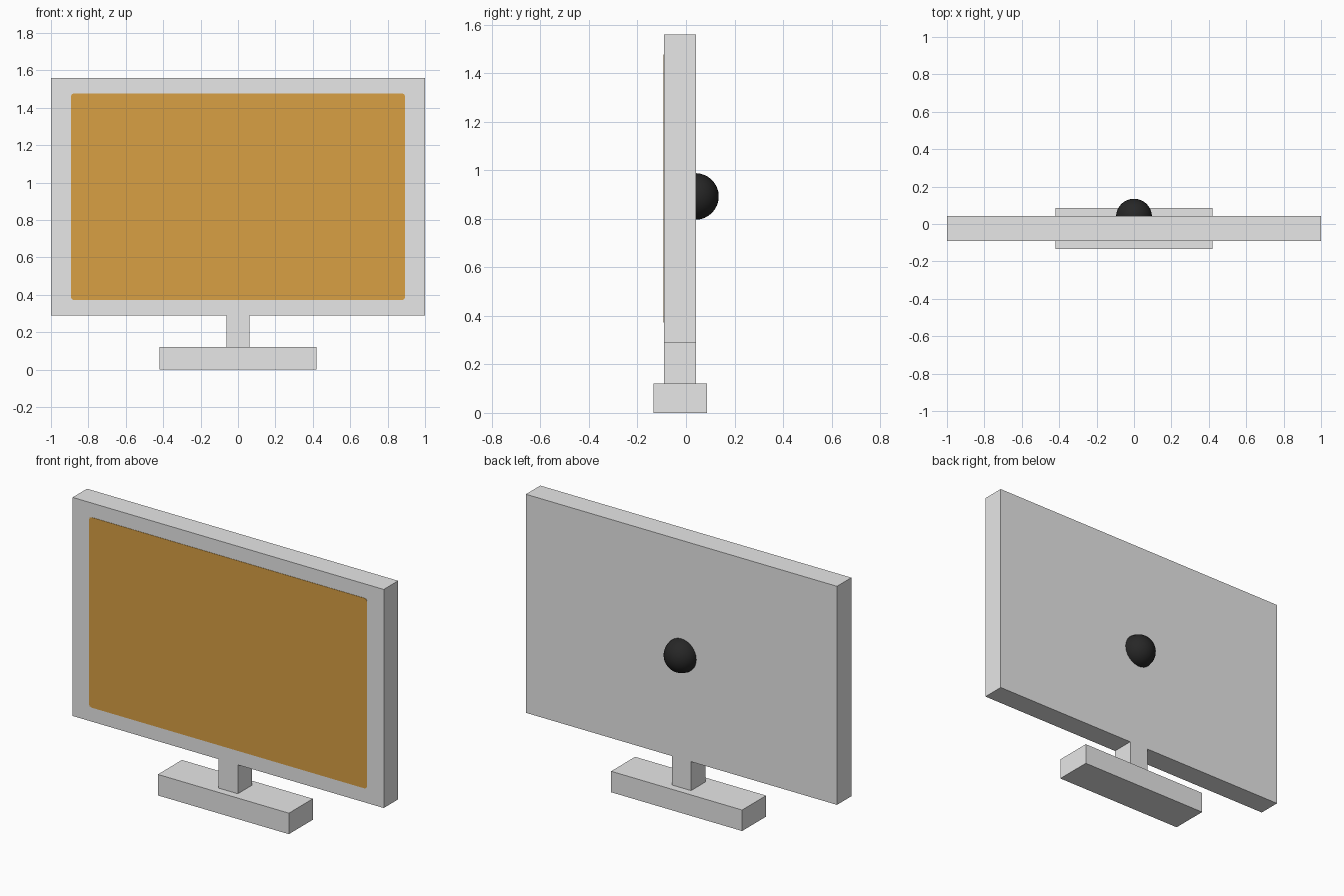
import bpy
import bmesh
from mathutils import Matrix

if "Cube" in bpy.data.objects:
    bpy.data.objects.remove(bpy.data.objects["Cube"], do_unlink=True)


def material(name, colour):
    mat = bpy.data.materials.new(name)
    mat.use_nodes = True
    mat.diffuse_color = (*colour, 1)
    mat.node_tree.nodes["Principled BSDF"].inputs["Base Color"].default_value = (*colour, 1)
    return mat


def finish(name, bm, mat):
    mesh = bpy.data.meshes.new(name)
    bm.to_mesh(mesh)
    bm.free()
    mesh.materials.append(mat)
    obj = bpy.data.objects.new(name, mesh)
    bpy.context.collection.objects.link(obj)
    return obj


def box(name, half_width, y, z, mat, corner=0):
    """Box centred on x, spanning the y and z ranges, with optional rounded front corners."""
    bm = bmesh.new()
    bmesh.ops.create_cube(bm, size=1)
    bmesh.ops.scale(bm, vec=(2 * half_width, y[1] - y[0], z[1] - z[0]), verts=bm.verts)
    bmesh.ops.translate(bm, vec=(0, sum(y) / 2, sum(z) / 2), verts=bm.verts)
    if corner:
        depth_edges = [e for e in bm.edges
                       if abs(e.verts[0].co.y - e.verts[1].co.y) > 0.5 * (y[1] - y[0])
                       and abs(e.verts[0].co.x - e.verts[1].co.x) < 0.001
                       and abs(e.verts[0].co.z - e.verts[1].co.z) < 0.001]
        bmesh.ops.bevel(bm, geom=depth_edges, offset=corner, segments=2,
                        profile=0.5, affect='EDGES')
    return finish(name, bm, mat)


grey = material("light grey", (0.8, 0.8, 0.8))
amber = material("amber", (0.69, 0.35, 0.057))
black = material("black", (0.02, 0.02, 0.02))

FRONT, BACK = -0.09, 0.042
BASE_TOP, PANEL_BOTTOM, PANEL_TOP = 0.122, 0.29, 1.56

# Stand and housing
box("base", 0.421, (-0.134, 0.086), (0, BASE_TOP), grey)
box("neck", 0.062, (FRONT, BACK), (BASE_TOP, PANEL_BOTTOM), grey)
box("panel", 1.0, (FRONT, BACK), (PANEL_BOTTOM, PANEL_TOP), grey)

# Screen plate, just proud of the housing
box("screen", 0.893, (FRONT - 0.002, FRONT + 0.002), (0.372, 1.477), amber, corner=0.015)

# Half dome on the back
bm = bmesh.new()
bmesh.ops.create_uvsphere(bm, u_segments=32, v_segments=16, radius=0.096,
                          matrix=Matrix.Translation((0, BACK - 0.003, 0.892)))
bmesh.ops.bisect_plane(bm, geom=bm.verts[:] + bm.edges[:] + bm.faces[:],
                       plane_co=(0, BACK - 0.002, 0), plane_no=(0, 1, 0), clear_inner=True)
for face in bm.faces:
    face.smooth = True
finish("rear_dome", bm, black)
